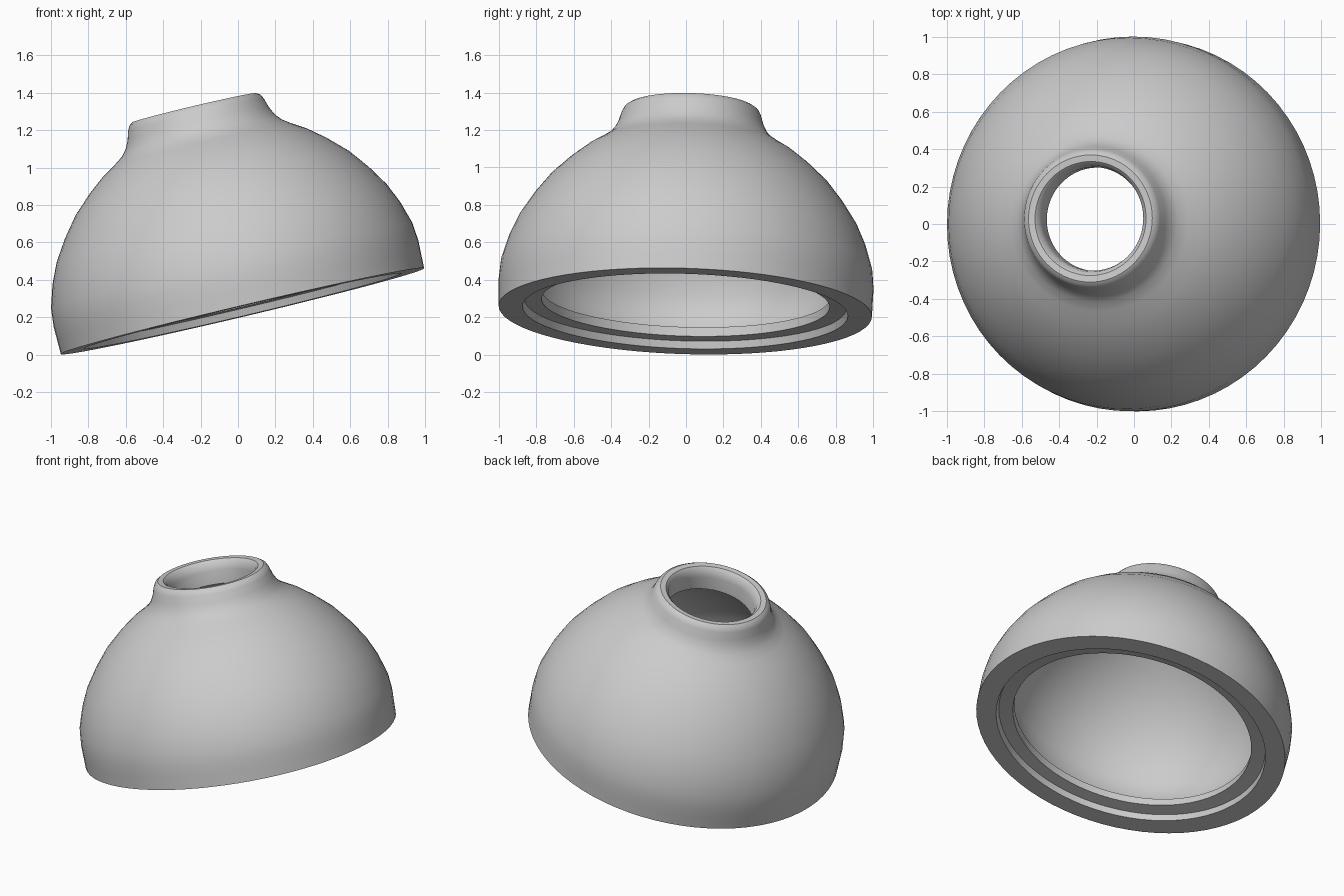
import bpy, bmesh, math
from mathutils import Vector, Matrix

if "Cube" in bpy.data.objects:
    bpy.data.objects.remove(bpy.data.objects["Cube"])

SEGMENTS = 72

# Closed wall section as (radius, height along the tilted axis)
outer_wall = [(0.998, 0.0), (1.0, 0.08), (1.002, 0.15), (0.993, 0.25), (0.955, 0.375),
              (0.906, 0.485), (0.834, 0.597), (0.75, 0.705), (0.65, 0.80),
              (0.56, 0.872), (0.49, 0.915), (0.44, 0.95), (0.41, 0.985),
              (0.388, 1.03), (0.373, 1.08)]
neck_lip = [(0.36, 1.105), (0.34, 1.118), (0.305, 1.115), (0.285, 1.095)]
inner_wall = [(0.277, 1.05), (0.277, 0.96), (0.36, 0.91), (0.46, 0.845),
              (0.57, 0.755), (0.66, 0.66), (0.74, 0.55), (0.80, 0.43),
              (0.84, 0.28), (0.83, 0.15), (0.80, 0.10)]
base_step = [(0.77, 0.095), (0.77, 0.045), (0.86, 0.04), (0.87, 0.0)]


def revolve(name, profile, segments):
    """Turn a closed profile about the local z axis."""
    bm = bmesh.new()
    rings = []
    for i in range(segments):
        a = 2 * math.pi * i / segments
        rings.append([bm.verts.new((r * math.cos(a), r * math.sin(a), h))
                      for r, h in profile])
    n = len(profile)
    for i in range(segments):
        a, b = rings[i], rings[(i + 1) % segments]
        for j in range(n):
            k = (j + 1) % n
            bm.faces.new((a[j], b[j], b[k], a[k]))
    bmesh.ops.recalc_face_normals(bm, faces=bm.faces)
    mesh = bpy.data.meshes.new(name)
    bm.to_mesh(mesh)
    bm.free()
    obj = bpy.data.objects.new(name, mesh)
    bpy.context.collection.objects.link(obj)
    return obj


# Hollow dome with open neck and stepped rim
dome = revolve("dome_shell", outer_wall + neck_lip + inner_wall + base_step, SEGMENTS)

# Lean the axis so the rim plane slopes up towards +x
axis = Vector((-0.23, 0.03, 0.973)).normalized()
tilt = Vector((0, 0, 1)).rotation_difference(axis).to_matrix().to_4x4()
dome.data.transform(Matrix.Translation((0.024, -0.004, 0.232)) @ tilt)

# Smooth shading, crisp rim and step edges
bpy.context.view_layer.objects.active = dome
dome.select_set(True)
bpy.ops.object.shade_smooth_by_angle(angle=math.radians(35))
